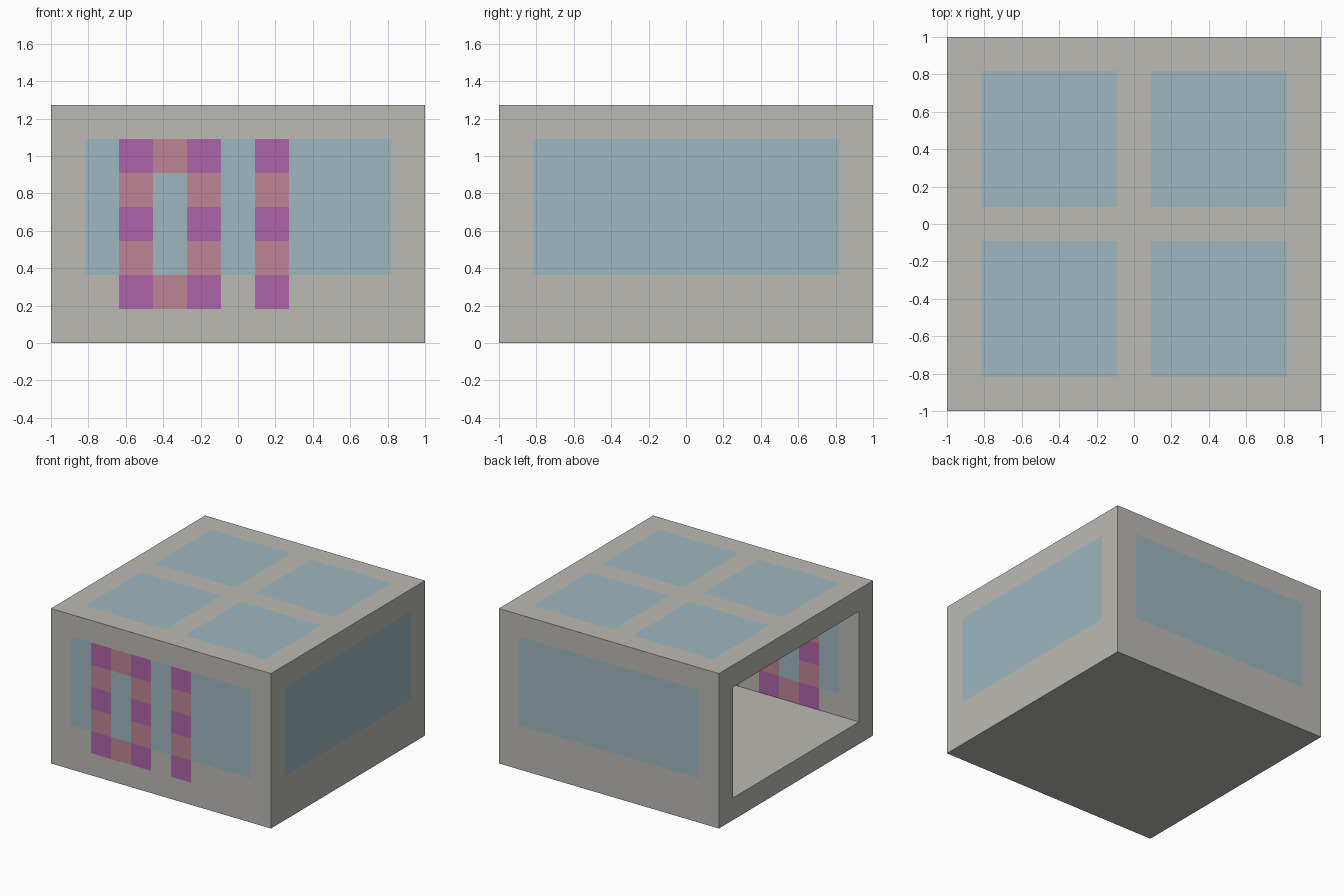
import bpy
import bmesh
from mathutils import Matrix, Vector

cube = bpy.data.objects.get("Cube")
if cube:
    bpy.data.objects.remove(cube, do_unlink=True)

# The house is laid out on a block grid: wide x wide x tall cells
WIDE, TALL = 11, 7
CELL = 2 / WIDE


def make_material(name, red, green, blue):
    colour = (red, green, blue, 1)
    material = bpy.data.materials.new(name)
    material.use_nodes = True
    material.diffuse_color = colour
    shader = next(n for n in material.node_tree.nodes if n.type == "BSDF_PRINCIPLED")
    shader.inputs["Base Color"].default_value = colour
    shader.inputs["Roughness"].default_value = 0.9
    return material


WALL, GLASS, PURPLE, PINK = range(4)
materials = [
    make_material("warm grey wall", 0.50, 0.49, 0.45),
    make_material("pale blue glass", 0.34, 0.47, 0.52),
    make_material("purple block", 0.43, 0.13, 0.40),
    make_material("pink block", 0.52, 0.24, 0.31),
]


def block_colour(x, y, z):
    """Material of the block in one grid cell."""
    # Checked ring and post in the front wall
    if y == 0 and 1 <= z <= 5:
        ring = x in (2, 4) or (x == 3 and z in (1, 5))
        if ring or x == 6:
            return PURPLE if (x + z) % 2 else PINK
    # Four roof lights
    if z == TALL - 1:
        pane = {1, 2, 3, 4, 6, 7, 8, 9}
        return GLASS if x in pane and y in pane else WALL
    # One wide window in the front, back and closed side wall
    if 2 <= z <= 5:
        if y in (0, WIDE - 1) and 0 < x < WIDE - 1:
            return GLASS
        if x == WIDE - 1 and 0 < y < WIDE - 1:
            return GLASS
    return WALL


# Outer box in cell units, with one corner at the origin
bm = bmesh.new()
size = Vector((WIDE, WIDE, TALL))
bmesh.ops.create_cube(bm, size=1, matrix=Matrix.Translation(size / 2) @ Matrix.Diagonal((*size, 1)))

# Open side: inset the face and push it in to hollow the room
bm.normal_update()
opening = min(bm.faces, key=lambda f: f.calc_center_median().x)
bmesh.ops.inset_region(bm, faces=[opening], thickness=1, use_even_offset=True)
pushed = bmesh.ops.extrude_face_region(bm, geom=[opening])["geom"]
bmesh.ops.translate(bm, vec=(WIDE - 1, 0, 0), verts=[v for v in pushed if isinstance(v, bmesh.types.BMVert)])
if opening.is_valid:
    bmesh.ops.delete(bm, geom=[opening], context="FACES_ONLY")

# Cut along the block grid
for axis in range(3):
    normal = Vector((0, 0, 0))
    normal[axis] = 1
    for step in range(1, int(size[axis])):
        geom = bm.verts[:] + bm.edges[:] + bm.faces[:]
        bmesh.ops.bisect_plane(bm, geom=geom, plane_co=normal * step, plane_no=normal)

# Colour each face from the block behind it, then merge equal neighbours
bmesh.ops.recalc_face_normals(bm, faces=bm.faces[:])
bm.normal_update()
for face in bm.faces:
    inside = face.calc_center_median() - face.normal * 0.5
    face.material_index = block_colour(*(int(c) for c in inside))
bmesh.ops.dissolve_limit(bm, angle_limit=0.01, verts=bm.verts[:], edges=bm.edges[:], delimit={"MATERIAL"})
bmesh.ops.triangulate(bm, faces=[f for f in bm.faces if len(f.verts) > 4])

# Scale to size and centre over the ground
place = Matrix.Translation((-1, -1, 0)) @ Matrix.Scale(CELL, 4)
bmesh.ops.transform(bm, matrix=place, verts=bm.verts[:])

mesh = bpy.data.meshes.new("block_house")
bm.to_mesh(mesh)
bm.free()
for material in materials:
    mesh.materials.append(material)
house = bpy.data.objects.new("block_house", mesh)
bpy.context.collection.objects.link(house)
